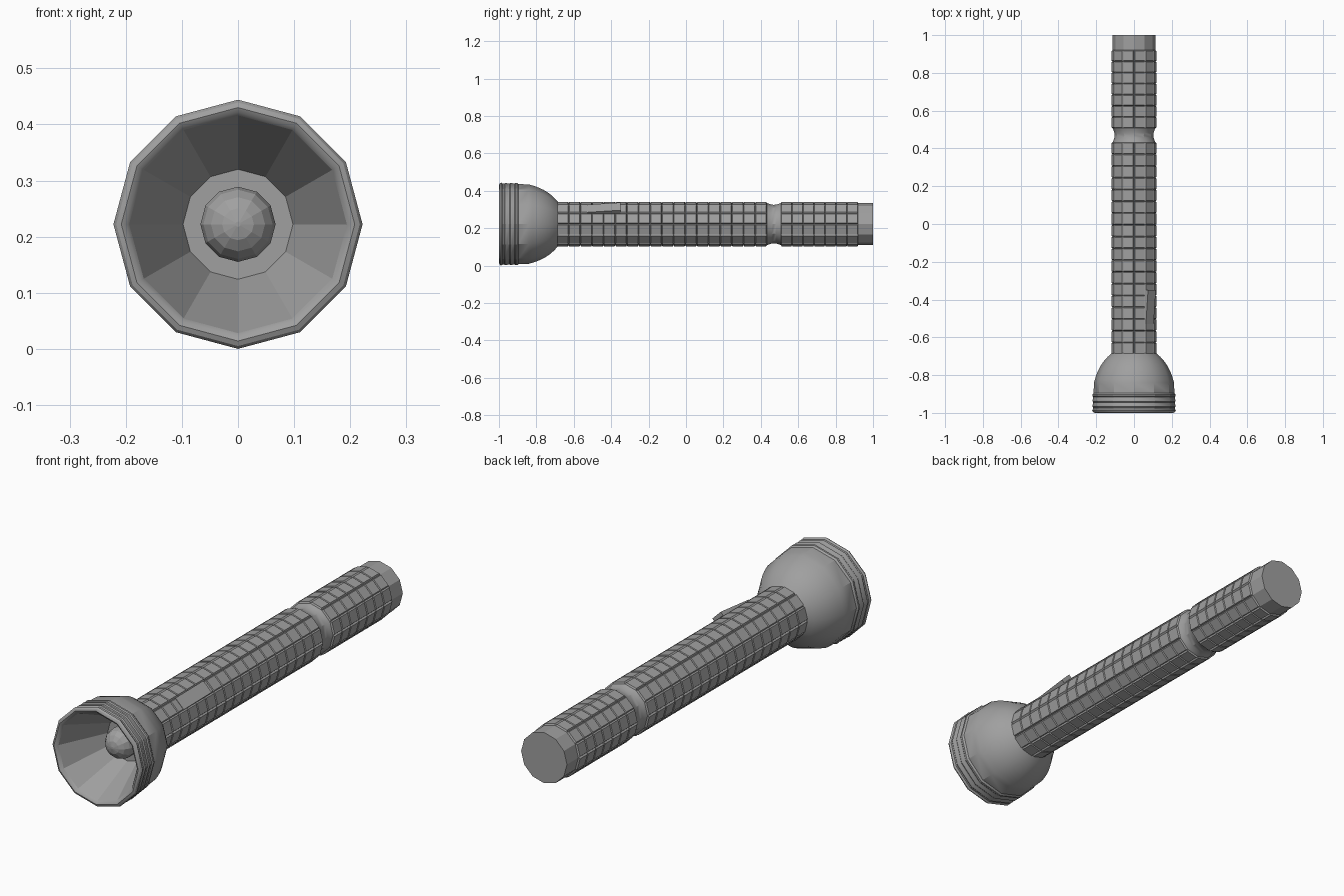
import bpy, bmesh, math
from mathutils import Matrix, Vector

cube = bpy.data.objects.get("Cube")
if cube:
    bpy.data.objects.remove(cube)

SIDES = 12
CENTRE = 0.222   # height of the torch axis

grey = bpy.data.materials.new("grey metal")
grey.use_nodes = True
colour = (0.35, 0.35, 0.35, 1)
grey.diffuse_color = colour
grey.node_tree.nodes["Principled BSDF"].inputs["Base Color"].default_value = colour


def finish(name, bm, angle=None):
    """Turn a bmesh into an object; smooth it by angle when one is given."""
    mesh = bpy.data.meshes.new(name)
    bm.to_mesh(mesh)
    bm.free()
    mesh.materials.append(grey)
    ob = bpy.data.objects.new(name, mesh)
    bpy.context.collection.objects.link(ob)
    if angle:
        bpy.ops.object.select_all(action='DESELECT')
        ob.select_set(True)
        bpy.context.view_layer.objects.active = ob
        bpy.ops.object.shade_smooth_by_angle(angle=math.radians(angle))
    return ob


def lathe(profile, cap_start=False, cap_end=False):
    """Revolve (y, radius) points around the torch axis."""
    bm = bmesh.new()
    rings = []
    for y, r in profile:
        ring = []
        for i in range(SIDES):
            a = math.tau * i / SIDES
            ring.append(bm.verts.new((r * math.cos(a), y, CENTRE + r * math.sin(a))))
        rings.append(ring)
    for a, b in zip(rings, rings[1:]):
        for i in range(SIDES):
            j = (i + 1) % SIDES
            bm.faces.new((a[i], b[i], b[j], a[j]))
    if cap_start:
        bm.faces.new(rings[0])
    if cap_end:
        bm.faces.new(rings[-1][::-1])
    bm.normal_update()
    return bm


def spaced(start, end, count):
    return [start + (end - start) * i / count for i in range(count + 1)]


# Grip: rows of raised panels on both sections
def grip(name, start, end, rows):
    bm = lathe([(y, 0.113) for y in spaced(start, end, rows)])
    bmesh.ops.inset_individual(bm, faces=bm.faces[:], thickness=0.005, depth=0.007)
    return finish(name, bm)


grip("front_grip", -0.69, 0.432, 18)
grip("rear_grip", 0.508, 0.92, 7)

# Waist: concave ring between the grips
waist = [(y, 0.113 - 0.01 * math.sin(math.pi * (y - 0.432) / 0.076))
         for y in spaced(0.432, 0.508, 6)]
finish("waist", lathe(waist), 29)

# Tail: plain end with a flat cap
finish("tail_cap", lathe([(0.92, 0.113), (1, 0.113)], cap_end=True), 29)

# Head: rounded lip, ridges, straight band and bell
shell = [(-0.988, 0.194), (-0.996, 0.2), (-1, 0.208), (-0.996, 0.217), (-0.988, 0.222)]
for k in range(3):
    y = -0.98 + 0.028 * k
    shell += [(y, 0.216), (y + 0.008, 0.216), (y + 0.013, 0.22), (y + 0.021, 0.22)]
shell += [(-0.895, 0.214), (-0.84, 0.212)]
for y in spaced(-0.84, -0.684, 8)[1:]:
    shell.append((y, 0.217 * math.sqrt(1 - ((y + 0.9) / 0.257) ** 2)))
shell.append((-0.684, 0.1))
finish("head_shell", lathe(shell), 29)

# Reflector: faceted cone with a flat floor
finish("reflector", lathe([(-0.78, 0.06), (-0.78, 0.098), (-0.988, 0.194)]))

# Bulb: short collar and a faceted dome
bulb = []
for i in range(5):
    a = math.radians(86 - 21 * i)
    bulb.append((-0.825 - 0.062 * math.sin(a), 0.067 * math.cos(a)))
finish("bulb", lathe(bulb + [(-0.825, 0.067), (-0.775, 0.067)], cap_start=True))

# Switch: wedge rising to the rear on the upper left facet
bm = bmesh.new()
bmesh.ops.create_cube(bm, size=1)
for v in bm.verts:
    rear = v.co.y > 0
    lift = (0.025 if rear else 0.009) if v.co.z > 0 else -0.01
    v.co = Vector((v.co.x * 0.058, -0.35 if rear else -0.53, 0.109 + lift))
bm.transform(Matrix.Translation((0, 0, CENTRE)) @ Matrix.Rotation(math.radians(45), 4, 'Y'))
finish("switch", bm)
